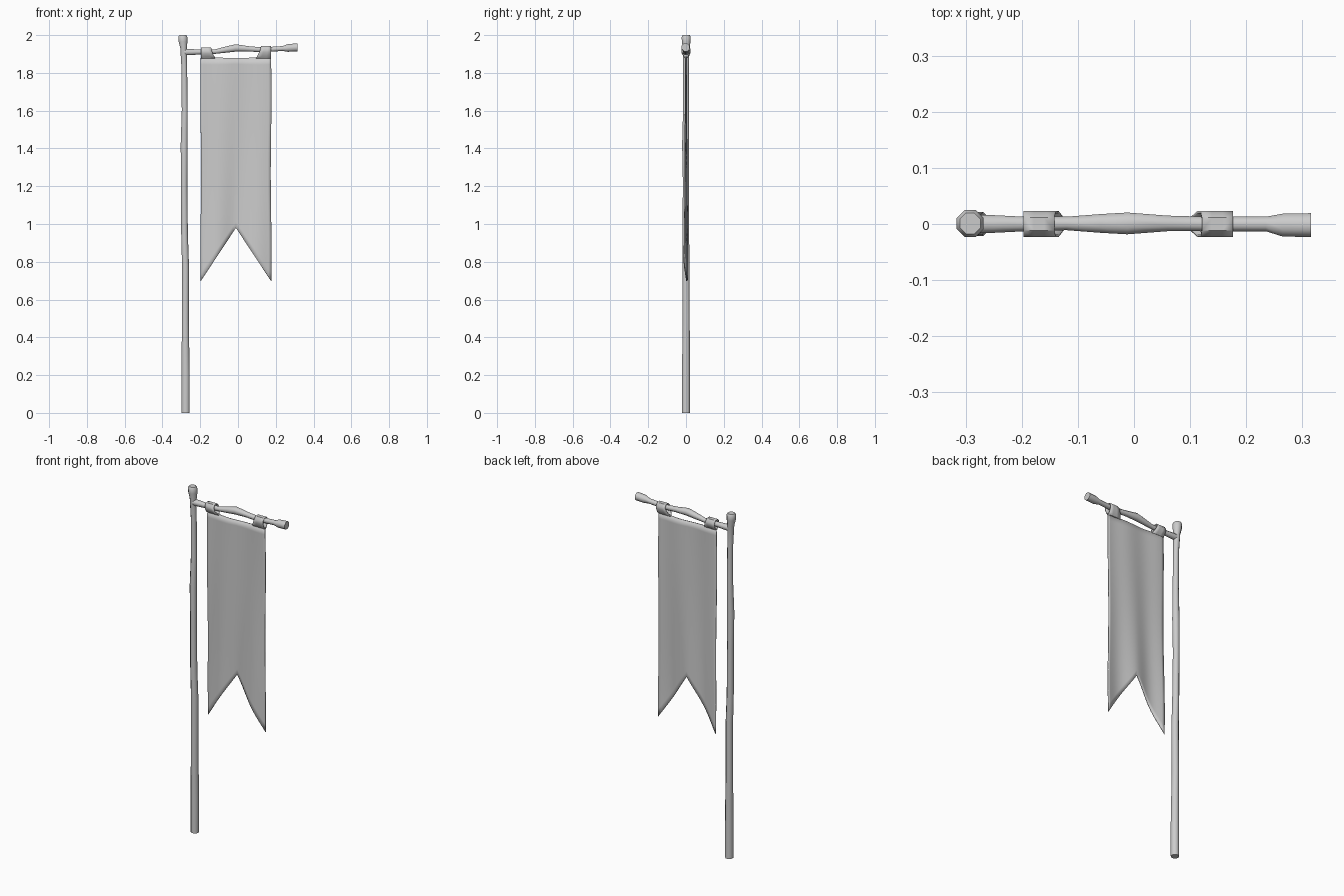
import bpy, bmesh, math
from mathutils import Vector

if "Cube" in bpy.data.objects:
    bpy.data.objects.remove(bpy.data.objects["Cube"])


def finish(name, bm, angle=50):
    bmesh.ops.recalc_face_normals(bm, faces=bm.faces)
    me = bpy.data.meshes.new(name)
    bm.to_mesh(me)
    bm.free()
    ob = bpy.data.objects.new(name, me)
    bpy.context.collection.objects.link(ob)
    bpy.ops.object.select_all(action='DESELECT')
    bpy.context.view_layer.objects.active = ob
    ob.select_set(True)
    bpy.ops.object.shade_smooth_by_angle(angle=math.radians(angle))
    return ob


def skin(bm, rows, wrap):
    for a, b in zip(rows, rows[1:]):
        n = len(a)
        for i in range(n if wrap else n - 1):
            j = (i + 1) % n
            bm.faces.new((a[i], a[j], b[j], b[i]))


def rod(name, stations, u, v, sides=8):
    """Capped rod; stations are (x, y, z, radius), rings lie in the u-v plane."""
    bm = bmesh.new()
    rows = []
    for x, y, z, r in stations:
        ring = []
        for i in range(sides):
            a = math.tau * (i + 0.5) / sides
            p = Vector((x, y, z)) + r * (math.cos(a) * Vector(u) + math.sin(a) * Vector(v))
            ring.append(bm.verts.new(p))
        rows.append(ring)
    skin(bm, rows, True)
    bm.faces.new(rows[0])
    bm.faces.new(rows[-1])
    return finish(name, bm)


# Upright wooden pole, slightly crooked, flared at the top
rod("pole", [
    (-0.277, 0.000, 0.00, 0.023), (-0.277, 0.000, 0.20, 0.023),
    (-0.279, 0.001, 0.50, 0.020), (-0.278, 0.000, 0.78, 0.020),
    (-0.283, -0.001, 0.95, 0.019), (-0.285, 0.000, 1.22, 0.018),
    (-0.285, -0.002, 1.42, 0.020), (-0.282, 0.000, 1.60, 0.017),
    (-0.284, 0.000, 1.82, 0.016), (-0.288, 0.001, 1.93, 0.019),
    (-0.291, 0.001, 1.965, 0.025), (-0.292, 0.001, 1.99, 0.026),
    (-0.292, 0.001, 2.00, 0.020),
], (1, 0, 0), (0, 1, 0))

# Crossbar, knobbly, thicker in the middle and at the free end
rod("crossbar", [
    (-0.285, 0.000, 1.910, 0.018), (-0.250, 0.000, 1.910, 0.017),
    (-0.195, 0.000, 1.911, 0.014), (-0.120, 0.001, 1.913, 0.013),
    (-0.060, 0.001, 1.924, 0.018), (-0.012, 0.001, 1.932, 0.021),
    (0.060, 0.001, 1.927, 0.015), (0.130, 0.000, 1.922, 0.014),
    (0.235, 0.000, 1.929, 0.014), (0.265, -0.002, 1.932, 0.022),
    (0.315, -0.002, 1.935, 0.023),
], (0, 1, 0), (0, 0, 1))

# Hanging straps: loops around the bar that flare inwards to the cloth
for side, outer, zc in ((-1, -0.197, 1.912), (1, 0.176, 1.919)):
    bm = bmesh.new()
    bottom = 1.878
    loop = [(0.004, bottom), (0.011, 1.888), (0.021, zc - 0.008), (0.021, zc + 0.008),
            (0.011, zc + 0.021), (-0.011, zc + 0.021), (-0.021, zc + 0.008),
            (-0.021, zc - 0.008), (-0.011, 1.888), (-0.004, bottom)]
    rows = []
    for k in range(4):
        row = []
        for y, z in loop:
            drop = max(0, min(1, (zc + 0.02 - z) / 0.06))
            width = 0.055 + 0.025 * drop ** 1.5
            row.append(bm.verts.new((outer - side * width * k / 3, y, z)))
        rows.append(row)
    skin(bm, rows, True)
    strap = finish("strap_left" if side < 0 else "strap_right", bm)
    mod = strap.modifiers.new("thickness", 'SOLIDIFY')
    mod.thickness = 0.004
    mod.offset = 0

# Swallow-tailed cloth with gentle vertical folds
bm = bmesh.new()
cols, rows_n = 24, 28
rows = []
for j in range(rows_n + 1):
    t = j / rows_n
    row = []
    for i in range(cols + 1):
        s = 2 * i / cols - 1
        top = 1.879 + 0.008 * s * s
        low = 0.98 - 0.283 * abs(s)
        z = top + (low - top) * t
        x = -0.011 + 0.186 * s + 0.002 * math.sin(9 * t) * s
        fold = 0.003 + 0.006 * t * t
        y = fold * math.sin(5.5 * s + 1.5 * t) + 0.003 * math.sin(5 * t) * s
        row.append(bm.verts.new((x, y, z)))
    rows.append(row)
skin(bm, rows, False)
cloth = finish("banner_cloth", bm)
mod = cloth.modifiers.new("thickness", 'SOLIDIFY')
mod.thickness = 0.004
mod.offset = 0
